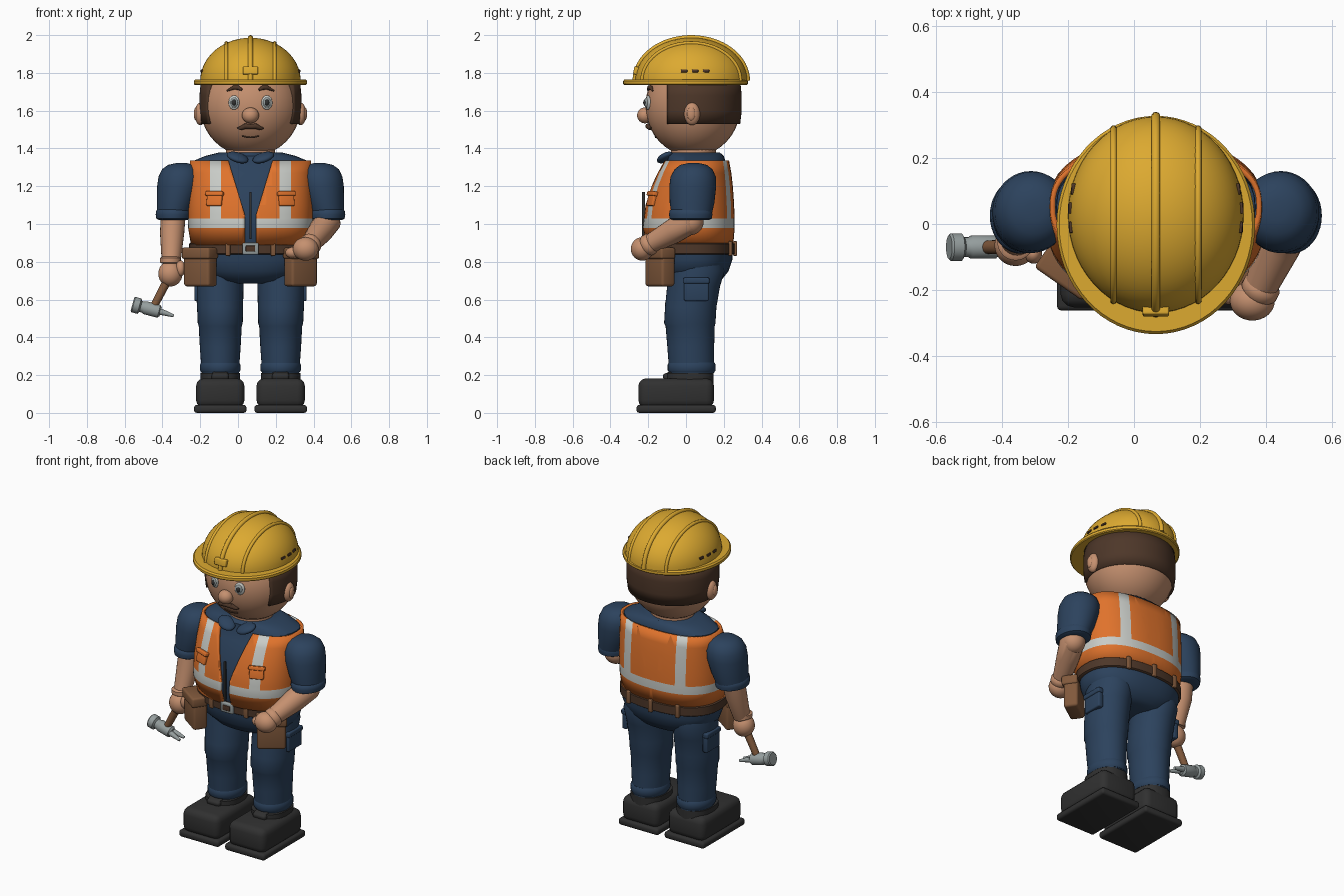
import bpy, bmesh, math
from mathutils import Vector, Matrix, Euler

cube = bpy.data.objects.get("Cube")
if cube:
    bpy.data.objects.remove(cube)

MID = 0.066  # body centre line; all part coordinates are relative to it


def material(name, rgb):
    m = bpy.data.materials.new(name)
    m.use_nodes = True
    m.diffuse_color = (*rgb, 1)
    m.node_tree.nodes["Principled BSDF"].inputs["Base Color"].default_value = (*rgb, 1)
    return m


SKIN = material("skin", (0.56, 0.28, 0.16))
YELLOW = material("hat yellow", (0.72, 0.40, 0.03))
NAVY = material("navy cloth", (0.025, 0.055, 0.11))
ORANGE = material("vest orange", (0.74, 0.17, 0.025))
SILVER = material("reflective silver", (0.58, 0.60, 0.57))
LEATHER = material("tan leather", (0.22, 0.10, 0.045))
BROWN = material("dark brown", (0.075, 0.038, 0.022))
BLACK = material("boot black", (0.03, 0.03, 0.03))
STEEL = material("steel", (0.30, 0.34, 0.34))


def finish(name, bm, *mats, fix=True):
    if fix:
        bmesh.ops.recalc_face_normals(bm, faces=bm.faces)
    me = bpy.data.meshes.new(name)
    bm.to_mesh(me)
    bm.free()
    for m in mats:
        me.materials.append(m)
    ob = bpy.data.objects.new(name, me)
    ob.location.x = MID
    bpy.context.collection.objects.link(ob)
    bpy.ops.object.select_all(action='DESELECT')
    ob.select_set(True)
    bpy.context.view_layer.objects.active = ob
    bpy.ops.object.shade_smooth_by_angle(angle=math.radians(40))
    return ob


def skin_rings(bm, rings, cap=True):
    vs = [[bm.verts.new(p) for p in r] for r in rings]
    n = len(vs[0])
    for a, b in zip(vs, vs[1:]):
        for j in range(n):
            k = (j + 1) % n
            bm.faces.new((a[j], a[k], b[k], b[j]))
    if cap:
        bm.faces.new(vs[0])
        bm.faces.new(vs[-1])


def loft_mesh(rings, n=40, e=2.0, cap=True):
    """Stack of level rings (x, y, z, rx, ry) with superellipse sections."""
    def point(r, a):
        c, s = math.cos(a), math.sin(a)
        f = lambda v: math.copysign(abs(v) ** (2 / e), v)
        return (r[0] + r[3] * f(c), r[1] + r[4] * f(s), r[2])
    bm = bmesh.new()
    skin_rings(bm, [[point(r, math.tau * j / n) for j in range(n)] for r in rings], cap)
    return bm


def loft(name, rings, mat, n=40, e=2.0):
    return finish(name, loft_mesh(rings, n, e), mat)


def tube(name, path, radii, mat, n=16):
    pts = [Vector(p) for p in path]
    if isinstance(radii, float):
        radii = [radii] * len(pts)
    span = (pts[-1] - pts[0]).normalized()
    ref = Vector((0, 0, 1)) if abs(span.x) > 0.7 else Vector((1, 0, 0))
    rings = []
    for i, p in enumerate(pts):
        t = (pts[min(i + 1, len(pts) - 1)] - pts[max(i - 1, 0)]).normalized()
        u = t.cross(ref).normalized()
        v = t.cross(u)
        rings.append([p + radii[i] * (u * math.cos(math.tau * j / n) + v * math.sin(math.tau * j / n))
                      for j in range(n)])
    bm = bmesh.new()
    skin_rings(bm, rings)
    return finish(name, bm, mat)


def ball(name, at, r, mat, rot=(0, 0, 0)):
    r = (r, r, r) if isinstance(r, float) else r
    bm = bmesh.new()
    bmesh.ops.create_uvsphere(bm, u_segments=32, v_segments=20, radius=1,
                              matrix=Matrix.LocRotScale(Vector(at), Euler(rot), Vector(r)))
    return finish(name, bm, mat)


def box(name, at, size, mat, bevel=0.008, rot=(0, 0, 0)):
    bm = bmesh.new()
    bmesh.ops.create_cube(bm, size=1, matrix=Matrix.Diagonal((*size, 1)))
    bmesh.ops.bevel(bm, geom=bm.edges[:], offset=bevel, segments=3, profile=0.5, affect='EDGES')
    bm.transform(Matrix.LocRotScale(Vector(at), Euler(rot), None))
    return finish(name, bm, mat)


# Torso sections: height, half width, front y, back y
TORSO = [(0.89, 0.315, -0.205, 0.25), (0.98, 0.33, -0.23, 0.258), (1.1, 0.332, -0.215, 0.255),
         (1.2, 0.328, -0.185, 0.248), (1.27, 0.324, -0.155, 0.24), (1.335, 0.32, -0.12, 0.228)]


def torso_rings(inset):
    return [(0, (f + b) / 2, z, w - inset, (b - f) / 2 - inset) for z, w, f, b in TORSO]


# Shirt and neck
loft("shirt", torso_rings(0.02) + [(0, 0.05, 1.36, 0.24, 0.15), (0, 0.05, 1.378, 0.17, 0.13)], NAVY, e=2.4)
loft("neck", [(0, 0.04, 1.33, 0.13, 0.12), (0, 0.04, 1.42, 0.13, 0.12)], SKIN)

# Vest: open tube cut along its stripe edges and front opening
bm = loft_mesh(torso_rings(0), n=64, e=2.4, cap=False)
cuts = [((0, 0, z), (0, 0, 1)) for z in (0.978, 1.03, 1.05)]
for s in (-1, 1):
    cuts += [((s * x, 0, 0), (1, 0, 0)) for x in (0.03, 0.155, 0.215)]
    cuts.append(((s * 0.03, 0, 1.05), (s * 0.28, 0, -0.085)))
for co, no in cuts:
    bmesh.ops.bisect_plane(bm, geom=bm.verts[:] + bm.edges[:] + bm.faces[:], plane_co=co, plane_no=no)
gap = []
for f in bm.faces:
    c = f.calc_center_median()
    if c.y < 0 and abs(c.x) < 0.03 + max(0, c.z - 1.05) * 0.304:
        gap.append(f)
    upright = 0.155 < abs(c.x) < 0.215 and c.z > 1.03
    f.material_index = int(upright or 0.978 < c.z < 1.03)
bmesh.ops.delete(bm, geom=gap, context='FACES')
vest = finish("vest", bm, ORANGE, SILVER, fix=False)
shell = vest.modifiers.new("thickness", 'SOLIDIFY')
shell.thickness = 0.016
shell.offset = -1
box("zipper", (0, -0.225, 1.045), (0.012, 0.018, 0.25), BLACK, 0.003)

# Trousers, belt and buckle
loft("hips", [(0, 0.04, 0.685, 0.12, 0.1), (0, 0.035, 0.70, 0.2, 0.15), (0, 0.035, 0.75, 0.285, 0.19),
              (0, 0.038, 0.81, 0.308, 0.207), (0, 0.035, 0.87, 0.312, 0.21)], NAVY, e=2.3)
loft("belt", [(0, 0.03, 0.838, 0.318, 0.22), (0, 0.03, 0.843, 0.325, 0.227),
              (0, 0.03, 0.895, 0.325, 0.227), (0, 0.03, 0.9, 0.318, 0.22)], BROWN, e=2.3)
box("buckle", (0, -0.2, 0.87), (0.085, 0.02, 0.062), STEEL, 0.006)
box("buckle_centre", (0, -0.207, 0.87), (0.05, 0.016, 0.032), BROWN, 0.004)
for x, y in ((-0.12, -0.185), (0.12, -0.185), (-0.17, 0.235), (0, 0.26), (0.17, 0.235)):
    box("belt_loop", (x, y, 0.87), (0.026, 0.02, 0.078), LEATHER, 0.005)

for s, side in ((-1, "right"), (1, "left")):
    # Leg and cargo pocket
    loft(side + "_leg", [(s * x, y, z, rx, ry) for x, y, z, rx, ry in (
        (0.16, 0.03, 0.21, 0.098, 0.118), (0.16, 0.025, 0.35, 0.108, 0.124), (0.16, 0.022, 0.46, 0.114, 0.13),
        (0.16, 0.02, 0.475, 0.119, 0.136), (0.161, 0.025, 0.56, 0.122, 0.136), (0.163, 0.04, 0.67, 0.126, 0.14),
        (0.164, 0.055, 0.75, 0.13, 0.15), (0.16, 0.05, 0.82, 0.125, 0.14))], NAVY)
    loft(side + "_trouser_cuff", [(s * 0.16, 0.03, z, 0.1 + d, 0.12 + d) for z, d in (
        (0.215, 0), (0.225, 0.007), (0.255, 0.007), (0.268, 0))], NAVY)
    box(side + "_cargo_pocket", (s * 0.28, 0.055, 0.65), (0.034, 0.13, 0.115), NAVY)
    box(side + "_cargo_flap", (s * 0.283, 0.055, 0.70), (0.04, 0.138, 0.032), NAVY)

    # Boot
    box(side + "_sole", (s * 0.16, -0.052, 0.021), (0.278, 0.42, 0.042), BLACK, 0.015)
    box(side + "_boot", (s * 0.16, -0.052, 0.105), (0.256, 0.4, 0.155), BLACK, 0.04)
    loft(side + "_boot_collar", [(s * 0.16, 0.02, z, 0.105, 0.125) for z in (0.15, 0.21)], BLACK, e=2.5)
    box(side + "_boot_tongue", (s * 0.16, -0.09, 0.19), (0.09, 0.06, 0.05), BLACK, 0.015, (0.35, 0, 0))

    # Sleeve with rolled cuff
    loft(side + "_sleeve", [(s * x, y, z, rx, ry) for x, y, z, rx, ry in (
        (0.41, 0.03, 1.045, 0.086, 0.105), (0.395, 0.032, 1.11, 0.1, 0.118), (0.378, 0.036, 1.2, 0.116, 0.124),
        (0.373, 0.038, 1.25, 0.114, 0.12), (0.37, 0.04, 1.29, 0.098, 0.1), (0.368, 0.04, 1.313, 0.068, 0.07),
        (0.365, 0.04, 1.322, 0.03, 0.03))], NAVY)
    loft(side + "_sleeve_cuff", [(s * 0.408, 0.025, z, 0.084 + d, 0.105 + d) for z, d in (
        (1.02, -0.01), (1.028, 0.006), (1.05, 0.01), (1.07, 0.007), (1.08, -0.004))], NAVY)

    # Vest pocket, collar wing and tool pouch
    turn = (-0.25, 0, s * 0.38)
    box(side + "_vest_pocket", (s * 0.19, -0.18, 1.13), (0.085, 0.022, 0.07), ORANGE, 0.006, turn)
    box(side + "_vest_flap", (s * 0.19, -0.177, 1.16), (0.098, 0.03, 0.024), ORANGE, 0.006, turn)
    ball(side + "_collar_wing", (s * 0.068, -0.11, 1.352), (0.06, 0.045, 0.022), NAVY, (0.3, s * -0.35, s * 0.3))
    out = (0, 0, s * 0.61)
    box(side + "_pouch", (s * 0.265, -0.138, 0.77), (0.165, 0.085, 0.2), LEATHER, 0.015, out)
    box(side + "_pouch_flap", (s * 0.268, -0.143, 0.845), (0.178, 0.094, 0.06), LEATHER, 0.012, out)

# Right arm hanging with the hammer
tube("right_forearm", [(-0.408, 0.02, 1.06), (-0.415, 0, 0.95), (-0.42, -0.05, 0.8)], [0.066, 0.064, 0.05], SKIN, 24)
loft("right_wrist", [(-0.424, -0.055, z, r, r) for z, r in ((0.79, 0.045), (0.797, 0.055), (0.82, 0.055), (0.827, 0.045))], SKIN)
ball("right_hand", (-0.424, -0.065, 0.737), (0.064, 0.062, 0.068), SKIN)
ball("right_thumb", (-0.37, -0.09, 0.765), (0.026, 0.03, 0.042), SKIN)
HAMMER_Y = -0.07
tube("hammer_handle", [(-0.42, HAMMER_Y, 0.74), (-0.516, HAMMER_Y, 0.555)], [0.024, 0.02], LEATHER)
start, axis = Vector((-0.625, HAMMER_Y, 0.575)), Vector((0.966, 0, -0.259))
profile = [(0, 0.036), (0.006, 0.042), (0.038, 0.042), (0.046, 0.03), (0.06, 0.03), (0.068, 0.035), (0.145, 0.035), (0.155, 0.024)]
tube("hammer_head", [start + axis * d for d, _ in profile], [r for _, r in profile], STEEL, 24)
for s in (-1, 1):
    tube("hammer_claw", [start + axis * d + Vector((0, s * y, z)) for d, y, z in (
        (0.14, 0.012, 0), (0.18, 0.017, 0), (0.225, 0.022, -0.003))], [0.018, 0.014, 0.008], STEEL)

# Left arm bent forward to the pouch
tube("left_forearm", [(0.408, 0.03, 1.07), (0.406, 0.01, 1.01), (0.37, -0.07, 0.96), (0.315, -0.195, 0.892)],
     [0.066, 0.072, 0.066, 0.05], SKIN, 24)
ball("left_elbow", (0.406, 0.025, 1.01), 0.068, SKIN)
tube("left_wrist", [(0.328, -0.175, 0.903), (0.322, -0.185, 0.897), (0.312, -0.205, 0.886), (0.306, -0.215, 0.88)],
     [0.048, 0.058, 0.058, 0.048], SKIN, 24)
ball("left_hand", (0.292, -0.232, 0.868), (0.068, 0.06, 0.062), SKIN)
ball("left_thumb", (0.225, -0.21, 0.848), (0.04, 0.034, 0.03), SKIN)

# Head with ears and hair
HEAD, SIZE = Vector((0, 0.037, 1.625)), Vector((0.267, 0.252, 0.267))
ball("head", HEAD, SIZE, SKIN)


def face(x, z, lift=0.0):
    k = 1 - (x / SIZE.x) ** 2 - ((z - HEAD.z) / SIZE.z) ** 2
    return (x, HEAD.y - SIZE.y * math.sqrt(k) - lift, z)


bm = loft_mesh([(0, 0.037, z, 0.262 + d, 0.25 + d) for z, d in ((1.53, 0), (1.6, 0.008), (1.68, 0.008), (1.76, 0.0))], n=64, cap=False)
bmesh.ops.bisect_plane(bm, geom=bm.verts[:] + bm.edges[:] + bm.faces[:], plane_co=(0, -0.1, 0),
                       plane_no=(0, -1, 0), clear_outer=True)
hair = finish("hair", bm, BROWN, fix=False)
shell = hair.modifiers.new("thickness", 'SOLIDIFY')
shell.thickness = 0.04
shell.offset = -1

ball("nose", (0, -0.217, 1.575), (0.045, 0.042, 0.042), SKIN)
tube("moustache", [face(x, z, 0.008) for x, z in ((-0.07, 1.508), (-0.055, 1.506), (-0.028, 1.518), (0, 1.516),
     (0.028, 1.518), (0.055, 1.506), (0.07, 1.508))], [0.003, 0.01, 0.015, 0.012, 0.015, 0.01, 0.003], BROWN)
tube("mouth", [face(x, 1.458 + 4 * x * x, 0.001) for x in (-0.045, -0.02, 0, 0.02, 0.045)], 0.004, BROWN)
for s, side in ((-1, "right"), (1, "left")):
    ball(side + "_ear", (s * 0.265, 0.032, 1.583), (0.03, 0.042, 0.06), SKIN)
    ball(side + "_inner_ear", (s * 0.288, 0.028, 1.583), (0.012, 0.022, 0.035), SKIN)
    tilt = (0, 0, s * 0.3)
    for part, r, h, lift, mat in (("eye", 0.03, 0.038, 0, SILVER), ("iris", 0.021, 0.027, 0.008, STEEL),
                                  ("pupil", 0.013, 0.017, 0.014, BLACK)):
        ball(side + "_" + part, face(s * 0.087, 1.643, lift), (r, 0.012, h), mat, tilt)
    tube(side + "_eyebrow", [face(s * x, z, 0.004) for x, z in ((0.045, 1.71), (0.065, 1.722), (0.09, 1.722), (0.125, 1.705))],
         [0.006, 0.012, 0.011, 0.004], BROWN)

# Hard hat
DY, DZ, RX, RY, RZ = 0.028, 1.758, 0.266, 0.297, 0.228
arc = [math.pi / 2 * i / 14 for i in range(14)]
loft("hat_dome", [(0, DY, DZ + RZ * math.sin(t), RX * math.cos(t), RY * math.cos(t)) for t in arc + [1.565]], YELLOW, n=56)
loft("hat_brim", [(0, -0.003, z, 0.3 + d, 0.33 + d) for z, d in ((1.737, -0.005), (1.742, 0), (1.757, 0), (1.766, -0.008))],
     YELLOW, n=64)
for x in (-0.128, 0, 0.128):
    k = math.sqrt(1 - (x / RX) ** 2)
    tube("hat_ridge", [(x, DY - k * RY * math.cos(t), DZ + k * RZ * math.sin(t))
                       for t in [math.pi * i / 32 for i in range(33)]], 0.014 if x == 0 else 0.01, YELLOW, 10)
box("hat_clip", (0, -0.262, 1.812), (0.08, 0.03, 0.042), YELLOW, 0.006, (-0.2, 0, 0))
for s in (-1, 1):
    for y in (-0.01, 0.048, 0.106):
        x = RX * math.sqrt(1 - 0.052 - ((y - DY) / RY) ** 2)
        box("hat_vent", (s * x, y, 1.81), (0.012, 0.034, 0.014), BROWN, 0.003, (0, s * -0.2, s * (y - DY)))
